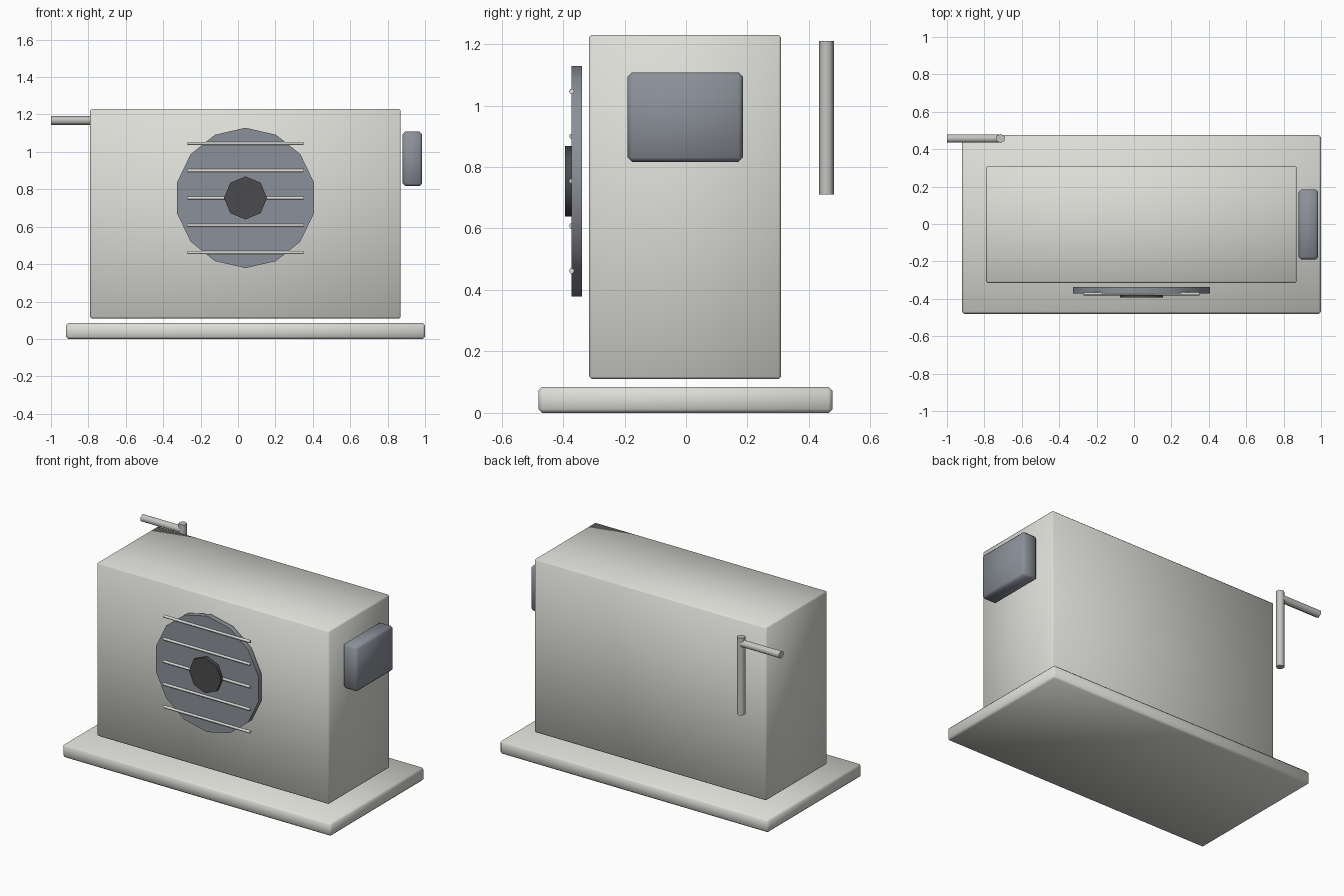
import bpy
import math

cube = bpy.data.objects.get("Cube")
if cube:
    bpy.data.objects.remove(cube, do_unlink=True)


def material(name, rgb):
    m = bpy.data.materials.new(name)
    m.use_nodes = True
    m.diffuse_color = (*rgb, 1)
    m.node_tree.nodes["Principled BSDF"].inputs["Base Color"].default_value = (*rgb, 1)
    return m


casing = material("warm light grey", (0.73, 0.73, 0.69))
slate = material("slate grey", (0.26, 0.28, 0.32))
charcoal = material("charcoal", (0.07, 0.07, 0.075))
metal = material("pipe grey", (0.55, 0.55, 0.53))


def box(name, low, high, bevel, mat):
    """Chamfered box with soft shading, given by two corners."""
    centre = [(a + b) / 2 for a, b in zip(low, high)]
    bpy.ops.mesh.primitive_cube_add(size=1, location=centre)
    ob = bpy.context.object
    ob.name = name
    ob.scale = [b - a for a, b in zip(low, high)]
    bpy.ops.object.transform_apply(location=False, rotation=False, scale=True)
    mod = ob.modifiers.new("chamfer", "BEVEL")
    mod.width = bevel
    mod.segments = 1
    bpy.ops.object.modifier_apply(modifier=mod.name)
    bpy.ops.object.shade_smooth()
    ob.data.materials.append(mat)
    return ob


def rod(name, sides, radius, length, centre, rotation, mat):
    """Low-sided cylinder with crisp end caps."""
    bpy.ops.mesh.primitive_cylinder_add(vertices=sides, radius=radius, depth=length,
                                        location=centre, rotation=rotation)
    ob = bpy.context.object
    ob.name = name
    bpy.ops.object.shade_smooth_by_angle(angle=math.radians(61))
    ob.data.materials.append(mat)
    return ob


QUARTER = math.pi / 2

# Plinth, casing and side control box
box("base_slab", (-0.92, -0.48, 0), (1.0, 0.476, 0.085), 0.012, casing)
box("casing", (-0.79, -0.315, 0.11), (0.87, 0.309, 1.23), 0.008, casing)
box("control_box", (0.88, -0.19, 0.817), (0.985, 0.185, 1.108), 0.014, slate)

# Fan disc and hub
FAN_X, FAN_Z = 0.04, 0.754
rod("fan_disc", 14, 0.375, 0.034, (FAN_X, -0.355, FAN_Z), (QUARTER, 0, 0), slate)
rod("fan_hub", 8, 0.115, 0.04, (FAN_X, -0.373, FAN_Z), (QUARTER, 0, 0), charcoal)

# Grille bars
for i in range(-2, 3):
    rod(f"grille_bar_{i + 3}", 6, 0.009, 0.62, (FAN_X, -0.372, FAN_Z + i * 0.146),
        (0, QUARTER, 0), casing)

# Rear pipes
rod("riser_pipe", 6, 0.025, 0.5, (-0.714, 0.457, 0.96), (0, 0, 0), metal)
rod("outlet_pipe", 6, 0.025, 0.286, (-0.857, 0.457, 1.168), (QUARTER, 0, QUARTER), metal)
